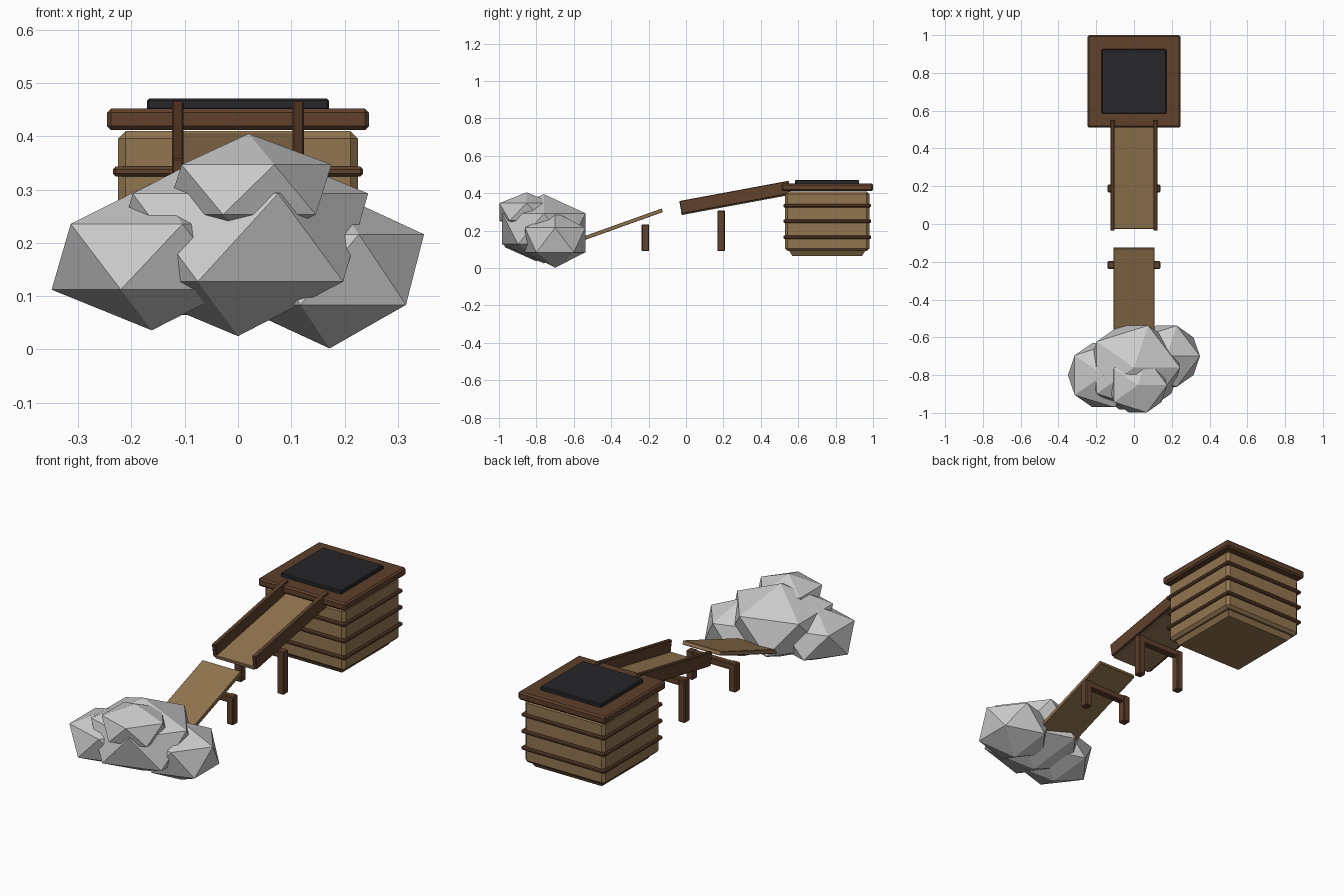
import bpy, math
from mathutils import Matrix

if "Cube" in bpy.data.objects:
    bpy.data.objects.remove(bpy.data.objects["Cube"])


def material(name, rgb):
    m = bpy.data.materials.new(name)
    m.diffuse_color = (*rgb, 1)
    m.use_nodes = True
    m.node_tree.nodes["Principled BSDF"].inputs["Base Color"].default_value = m.diffuse_color
    return m


light_wood = material("light_wood", (0.29, 0.18, 0.08))
dark_wood = material("dark_wood", (0.115, 0.052, 0.025))
black = material("black", (0.02, 0.02, 0.023))


def box(name, centre, size, mat, bevel=0.0, tilt=0.0):
    bpy.ops.mesh.primitive_cube_add(size=1, location=centre)
    ob = bpy.context.object
    ob.name = name
    ob.data.transform(Matrix.Diagonal((*size, 1)))
    ob.rotation_euler.x = math.radians(tilt)
    ob.data.materials.append(mat)
    if bevel:
        b = ob.modifiers.new("chamfer", "BEVEL")
        b.width, b.segments = bevel, 1
    return ob


def rock(name, centre, radii):
    bpy.ops.mesh.primitive_ico_sphere_add(subdivisions=1, radius=1, location=centre)
    ob = bpy.context.object
    ob.name = name
    ob.data.transform(Matrix.Diagonal((*radii, 1)))


# Rock pile
rock("rock_main", (0, -0.76, 0.21), (0.273, 0.262, 0.185))
rock("rock_left", (-0.162, -0.80, 0.174), (0.21, 0.20, 0.138))
rock("rock_right", (0.172, -0.70, 0.15), (0.198, 0.19, 0.148))
rock("rock_top", (0.02, -0.853, 0.30), (0.174, 0.17, 0.105))

# Wooden crate with bands, rim and dark opening
CY = 0.755
box("crate_body", (0, CY, 0.25), (0.45, 0.45, 0.32), light_wood, 0.014)
for i, z in enumerate((0.165, 0.25, 0.334)):
    box(f"crate_band_{i + 1}", (0, CY, z), (0.47, 0.47, 0.018), dark_wood, 0.005)
box("crate_rim", (0, CY, 0.432), (0.492, 0.49, 0.041), dark_wood, 0.008)
box("crate_opening", (0, CY, 0.46), (0.342, 0.342, 0.022), black, 0.004)

# Tapered crate base
base = box("crate_base", (0, CY, 0.08), (0.41, 0.41, 0.03), light_wood)
for v in base.data.vertices:
    if v.co.z < 0:
        v.co.x *= 0.91
        v.co.y *= 0.91

# Upper chute with side rails
box("upper_chute_floor", (0, 0.26, 0.345), (0.22, 0.58, 0.018), light_wood, 0.002, 10.5)
for side, x in (("left", -0.113), ("right", 0.113)):
    box(f"upper_chute_rail_{side}", (x, 0.263, 0.378), (0.022, 0.595, 0.07),
        dark_wood, 0.003, 10.5)

# Lower ramp running into the rocks
box("lower_ramp", (0, -0.40, 0.211), (0.216, 0.58, 0.02), light_wood, 0.002, 19.7)

# Trestle supports: two posts and a crossbar each
for name, y, top in (("upper", 0.188, 0.308), ("lower", -0.217, 0.234)):
    for side, s in (("left", -1), ("right", 1)):
        box(f"{name}_support_post_{side}", (s * 0.12, y, (top + 0.09) / 2),
            (0.038, 0.04, top - 0.09), dark_wood, 0.004)
    box(f"{name}_support_crossbar", (0, y, top - 0.019), (0.25, 0.034, 0.034),
        dark_wood, 0.004)
